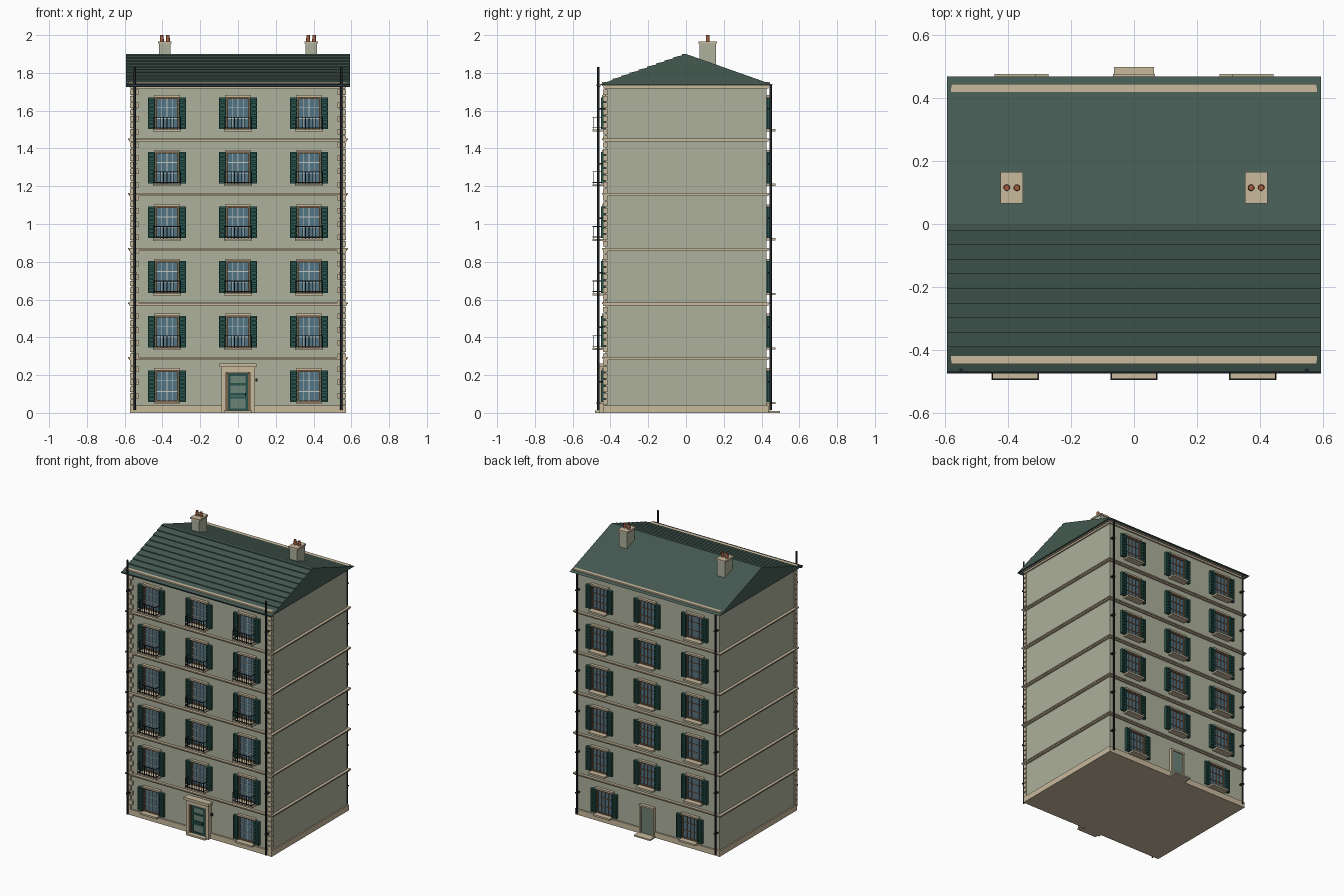
import bpy, bmesh, math
from mathutils import Matrix, Vector

if "Cube" in bpy.data.objects:
    bpy.data.objects.remove(bpy.data.objects["Cube"])

parts = {}
WALL_Y, FLOOR = 0.426, 0.289

COLORS = {
    "wall": (172, 175, 154), "trim": (200, 184, 156), "roof": (70, 90, 82),
    "green": (44, 84, 76), "brown": (128, 98, 74), "glass": (84, 116, 132),
    "pale": (190, 198, 192), "iron": (38, 42, 46), "gutter": (62, 74, 86),
    "clay": (160, 92, 66), "panel": (108, 130, 118),
}
MATS = {}
for key, rgb in COLORS.items():
    m = bpy.data.materials.new(key)
    m.diffuse_color = [(c / 255) ** 2.2 for c in rgb] + [1]
    m.use_nodes = True
    m.node_tree.nodes["Principled BSDF"].inputs["Base Color"].default_value = m.diffuse_color
    MATS[key] = m


def part(name, color):
    if name not in parts:
        parts[name] = (bmesh.new(), color)
    return parts[name][0]


def box(name, color, x0, x1, y0, y1, z0, z1):
    size = Matrix.Diagonal((abs(x1 - x0), abs(y1 - y0), abs(z1 - z0), 1))
    mid = Vector(((x0 + x1) / 2, (y0 + y1) / 2, (z0 + z1) / 2))
    bmesh.ops.create_cube(part(name, color), size=1, matrix=Matrix.Translation(mid) @ size)


def fbox(name, color, s, x0, x1, d0, d1, z0, z1):
    """Box on a facade: s=-1 front, s=1 back; d is the depth out from the wall."""
    box(name, color, x0, x1, s * (WALL_Y + d0), s * (WALL_Y + d1), z0, z1)


def tube(name, color, x, y, z0, z1, r, r2=None):
    bmesh.ops.create_cone(part(name, color), cap_ends=True, segments=12, radius1=r,
                          radius2=r2 or r, depth=z1 - z0,
                          matrix=Matrix.Translation((x, y, (z0 + z1) / 2)))


def extrude_x(name, color, profile, half):
    """Extrude a (y, z) profile from -half to half along x."""
    bm = part(name, color)
    face = bm.faces.new([bm.verts.new((-half, y, z)) for y, z in profile])
    ext = bmesh.ops.extrude_face_region(bm, geom=[face], use_keep_orig=True)
    vs = [g for g in ext["geom"] if isinstance(g, bmesh.types.BMVert)]
    bmesh.ops.translate(bm, verts=vs, vec=(2 * half, 0, 0))
    bmesh.ops.recalc_face_normals(bm, faces=bm.faces)


# Main block, plinth, floor bands and cornice
box("walls", "wall", -0.563, 0.563, -WALL_Y, WALL_Y, 0.01, 1.735)
box("plinth", "trim", -0.572, 0.572, -0.437, 0.437, 0, 0.04)
for k in range(5):
    z = 0.288 + FLOOR * k
    box("floor_bands", "trim", -0.576, 0.576, -0.437, 0.437, z - 0.008, z)
    box("floor_bands", "trim", -0.582, 0.582, -0.445, 0.445, z, z + 0.008)
box("cornice", "trim", -0.572, 0.572, -0.436, 0.436, 1.718, 1.73)
box("cornice", "trim", -0.58, 0.58, -0.444, 0.444, 1.73, 1.752)

# Quoins on the front corners
for side in (-1, 1):
    n = 48
    for i in range(n):
        z = 0.042 + i * 1.676 / n
        w = 0.045 if i % 2 else 0.03
        box("quoins", "trim", side * 0.571, side * (0.571 - w), -0.44, -0.415, z, z + 0.029)

# Gable roof: plain at the back, stepped courses at the front
def slope(y):
    return 1.9 - 0.165 * abs(y) / 0.467

roof = [(0.467, 1.735), (0, 1.9)]
for i in range(9):
    y = -(0.02 + 0.0463 * i)
    roof += [(y, slope(y) + 0.006), (y, slope(y))]
roof.append((-0.467, 1.735))
extrude_x("roof", "roof", roof, 0.593)

# Half-round front gutter
arc = [math.pi * (1 + i / 8) for i in range(9)]
prof = [(-0.462 + 0.012 * math.cos(a), 1.738 + 0.014 * math.sin(a)) for a in arc]
prof += [(-0.462 + 0.009 * math.cos(a), 1.738 + 0.011 * math.sin(a)) for a in reversed(arc)]
extrude_x("gutter", "gutter", prof, 0.592)

# Downpipes with brackets
for sx in (-1, 1):
    x = sx * 0.547
    tube("downpipes", "iron", x, -0.464, 0.015, 1.83, 0.006)
    tube("downpipes", "iron", x, 0.448, 0.015, 1.735, 0.006)
    for k in range(6):
        z = 0.16 + FLOOR * k
        box("pipe_brackets", "iron", x - 0.009, x + 0.009, -0.472, -0.426, z, z + 0.008)
        box("pipe_brackets", "iron", x - 0.009, x + 0.009, 0.426, 0.456, z, z + 0.008)

# Chimneys with clay pots
for x in (-0.387, 0.387):
    box("chimneys", "wall", x - 0.03, x + 0.03, 0.072, 0.158, 1.82, 1.957)
    box("chimney_caps", "trim", x - 0.036, x + 0.036, 0.065, 0.165, 1.955, 1.967)
    for dx in (-0.016, 0.016):
        tube("chimney_pots", "clay", x + dx, 0.115, 1.965, 2.0, 0.0105, 0.009)


def window(s, x, k):
    z0, z1 = 0.058 + FLOOR * k, 0.225 + FLOOR * k
    w = 0.062
    # Glass, outer frame and glazing bars
    fbox("window_glass", "glass", s, x - w, x + w, -0.005, 0.004, z0, z1)
    for sx in (-1, 1):
        fbox("window_frames", "brown", s, x + sx * w, x + sx * (w - 0.008), 0, 0.012, z0, z1)
    for z in (z0, z1 - 0.008):
        fbox("window_frames", "brown", s, x - w, x + w, 0, 0.012, z, z + 0.008)
    bars, col = ("front_glazing_bars", "pale") if s < 0 else ("back_glazing_bars", "brown")
    for dx in (-0.028, 0, 0.028):
        fbox(bars, col, s, x + dx - 0.002, x + dx + 0.002, 0, 0.009, z0, z1)
    for f in (0.33, 0.67):
        z = z0 + f * (z1 - z0)
        fbox(bars, col, s, x - w, x + w, 0, 0.008, z - 0.002, z + 0.002)
    # Lintel
    fbox("lintels", "trim", s, x - w - 0.008, x + w + 0.008, 0, 0.02, z1, z1 + 0.012)
    # Louvred shutters
    for sx in (-1, 1):
        a, b = x + sx * 0.063, x + sx * 0.101
        fbox("shutter_panels", "green", s, a, b, 0.004, 0.014, z0, z1)
        for e, g in ((a, a + sx * 0.006), (b - sx * 0.006, b)):
            fbox("shutter_frames", "green", s, e, g, 0.004, 0.024, z0, z1)
        for i in range(8):
            z = z0 + i * (z1 - z0 - 0.01) / 7
            fbox("shutter_slats", "green", s, a, b, 0.012, 0.022, z, z + 0.01)
    # Sill, or balconette on the upper front floors
    if s < 0 and k:
        fbox("balcony_slabs", "trim", s, x - 0.075, x + 0.075, 0, 0.068, z0 - 0.014, z0 - 0.004)
        zt = z0 + 0.06
        for z in (z0 + 0.004, zt):
            fbox("balcony_rails", "iron", s, x - 0.074, x + 0.074, 0.063, 0.068, z, z + 0.004)
            for e in (-0.074, 0.07):
                fbox("balcony_rails", "iron", s, x + e, x + e + 0.004, 0, 0.068, z, z + 0.004)
        for i in range(9):
            bx = x - 0.074 + i * 0.018
            fbox("balcony_rails", "iron", s, bx, bx + 0.0035, 0.064, 0.0675, z0 - 0.005, zt)
    else:
        fbox("sills", "trim", s, x - 0.066, x + 0.066, 0, 0.049, z0 - 0.012, z0)


for k in range(6):
    for s in (-1, 1):
        side_x = 0.337 if (s > 0 and k == 0) else 0.376
        for x in (-side_x, side_x):
            window(s, x, k)
        if k:
            window(s, 0, k)

# Front door: pilasters, entablature, leaf, panes, handle, bell and step
for sx in (-1, 1):
    fbox("door_pilasters", "trim", -1, sx * 0.064, sx * 0.088, 0, 0.034, 0, 0.24)
    fbox("door_frame", "brown", -1, sx * 0.054, sx * 0.064, 0, 0.026, 0, 0.215)
    fbox("door_stiles", "green", -1, sx * 0.04, sx * 0.054, 0, 0.024, 0.012, 0.205)
fbox("door_entablature", "trim", -1, -0.088, 0.088, 0, 0.034, 0.213, 0.243)
fbox("door_entablature", "trim", -1, -0.098, 0.098, 0, 0.046, 0.243, 0.262)
fbox("door_leaf", "panel", -1, -0.054, 0.054, 0, 0.018, 0.012, 0.21)
for z in (0.012, 0.075, 0.092, 0.145, 0.195):
    fbox("door_rails", "green", -1, -0.054, 0.054, 0, 0.024, z, z + 0.012)
fbox("door_handle", "iron", -1, 0.036, 0.042, 0.02, 0.032, 0.09, 0.105)
fbox("door_bell", "iron", -1, 0.092, 0.102, 0, 0.014, 0.165, 0.182)
fbox("door_step", "trim", -1, -0.075, 0.075, 0, 0.055, 0, 0.012)

# Back door
for sx in (-1, 1):
    fbox("back_door_frame", "trim", 1, sx * 0.044, sx * 0.056, 0, 0.022, 0, 0.21)
fbox("back_door_frame", "trim", 1, -0.056, 0.056, 0, 0.022, 0.2, 0.212)
fbox("back_door_leaf", "panel", 1, -0.044, 0.044, 0, 0.014, 0.01, 0.2)
fbox("back_door_step", "trim", 1, -0.064, 0.064, 0, 0.071, 0, 0.01)

# Turn the collected parts into objects
for name, (bm, color) in parts.items():
    me = bpy.data.meshes.new(name)
    bm.to_mesh(me)
    bm.free()
    me.materials.append(MATS[color])
    ob = bpy.data.objects.new(name, me)
    bpy.context.collection.objects.link(ob)
    if name in ("downpipes", "chimney_pots", "gutter"):
        bpy.ops.object.select_all(action="DESELECT")
        bpy.context.view_layer.objects.active = ob
        ob.select_set(True)
        bpy.ops.object.shade_smooth_by_angle(angle=math.radians(40))
